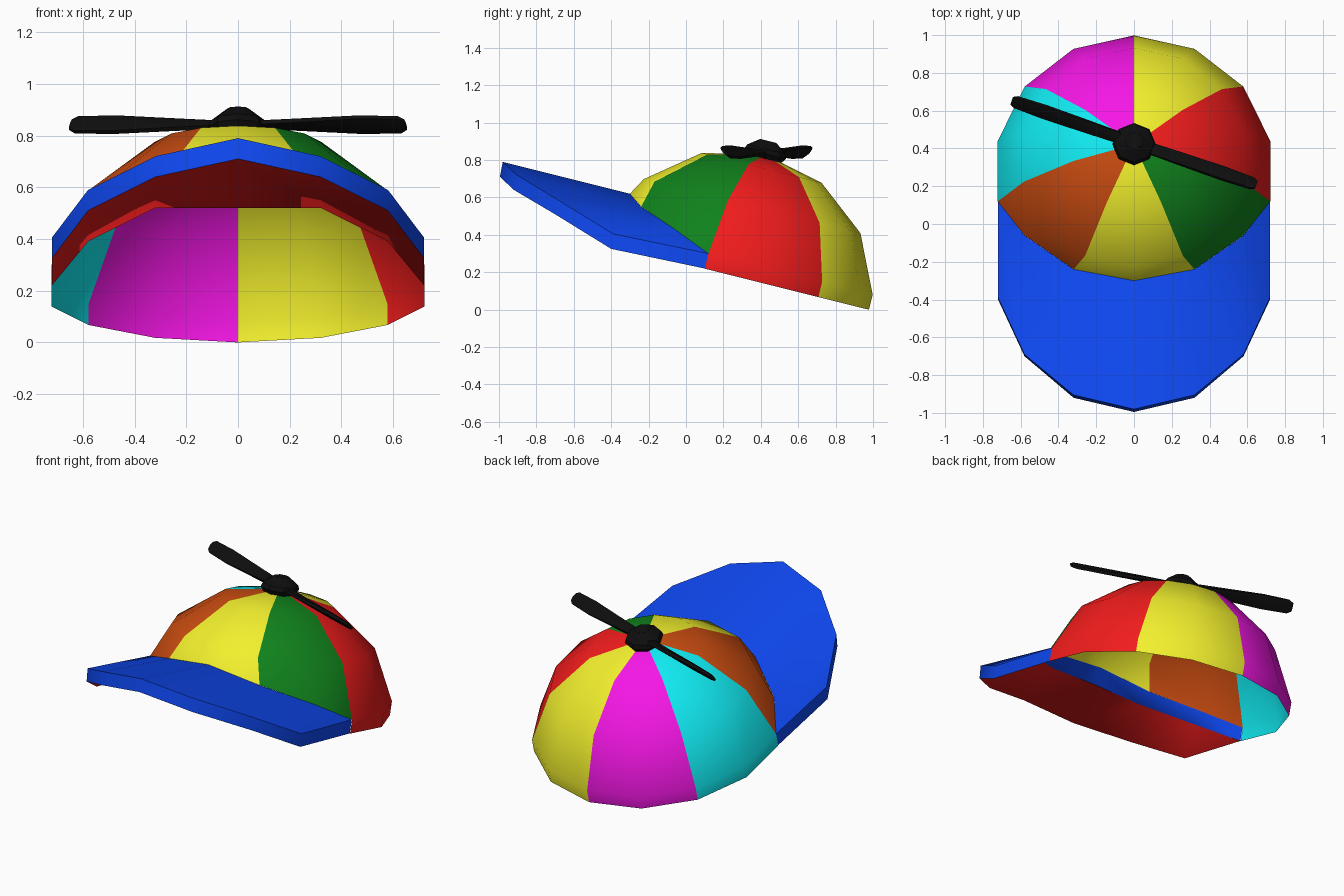
import bpy, bmesh
from math import sin, cos, pi, radians
from mathutils import Matrix, Vector

if "Cube" in bpy.data.objects:
    bpy.data.objects.remove(bpy.data.objects["Cube"])

# Whole cap leans back by 14 degrees around the centre of its opening
TILT = Matrix.Translation((0, 0.26, 0.179)) @ Matrix.Rotation(radians(-14), 4, 'X')
N = 14


def material(name, r, g, b):
    m = bpy.data.materials.new(name)
    lin = [((c / 255 + 0.055) / 1.055) ** 2.4 if c > 10 else c / 255 / 12.92 for c in (r, g, b)]
    m.diffuse_color = (*lin, 1)
    m.use_nodes = True
    m.node_tree.nodes["Principled BSDF"].inputs["Base Color"].default_value = m.diffuse_color
    return m


yellow = material("yellow", 242, 240, 45)
red = material("red", 242, 28, 28)
green = material("green", 16, 130, 28)
orange = material("orange", 200, 75, 16)
cyan = material("cyan", 16, 235, 242)
magenta = material("magenta", 245, 22, 230)
blue = material("blue", 14, 72, 242)
black = material("black", 14, 14, 14)


def finish(bm, name, mats, angle, fix_normals=True):
    if fix_normals:
        bmesh.ops.recalc_face_normals(bm, faces=bm.faces[:])
    me = bpy.data.meshes.new(name)
    bm.to_mesh(me)
    bm.free()
    for m in mats:
        me.materials.append(m)
    for p in me.polygons:
        p.use_smooth = True
    me.set_sharp_from_angle(angle=radians(angle))
    ob = bpy.data.objects.new(name, me)
    bpy.context.collection.objects.link(ob)
    return ob


def loft(bm, sections):
    """Closed skin through equal-sized sections, capped at both ends."""
    rows = [[bm.verts.new(p) for p in s] for s in sections]
    n = len(rows[0])
    faces = [[bm.faces.new((a[k], b[k], b[(k + 1) % n], a[(k + 1) % n])) for k in range(n)]
             for a, b in zip(rows, rows[1:])]
    bm.faces.new(rows[0])
    bm.faces.new(rows[-1])
    return faces


# Crown: seven two-segment panels, with an arched front edge
front_edge = {5: (0.58, -0.37, 0.165), 6: (0.32, -0.575, 0.24), 7: (0, -0.65, 0.292)}
bm = bmesh.new()
rings = []
for level, (r, z) in enumerate([(0.74, 0), (0.74, 0.083), (0.597, 0.386), (0.33, 0.597)]):
    ring = []
    for i in range(N):
        a = 2 * pi * i / N
        p = Vector((r * sin(a), r * cos(a), z))
        side = min(i, N - i)
        if level < 2 and side in front_edge:
            if level == 0:
                ring.append(None)
                continue
            p = Vector(front_edge[side])
            if i > 7:
                p.x = -p.x
        ring.append(bm.verts.new(TILT @ p))
    rings.append(ring)
apex = bm.verts.new(TILT @ Vector((0, 0, 0.67)))
for i in range(N):
    j = (i + 1) % N
    for lo, up in zip(rings, rings[1:]):
        if lo[i] and lo[j]:
            bm.faces.new((lo[j], lo[i], up[i], up[j])).material_index = i // 2
    bm.faces.new((rings[3][j], rings[3][i], apex)).material_index = i // 2
finish(bm, "crown", [yellow, red, green, yellow, orange, cyan, magenta], 50, False)

# Brim: (y, z) at outer top, outer bottom, inner bottom, inner top for each x
half = [
    (0.72, [(-0.39, 0.405), (-0.40, 0.325), (0.10, 0.22), (0.12, 0.30)]),
    (0.58, [(-0.69, 0.59), (-0.70, 0.51), (-0.15, 0.39), (-0.06, 0.43)]),
    (0.32, [(-0.905, 0.72), (-0.92, 0.64), (-0.35, 0.52), (-0.24, 0.55)]),
    (0.0, [(-0.98, 0.79), (-0.995, 0.71), (-0.34, 0.52), (-0.30, 0.62)]),
]
stations = [(-x, s) for x, s in half] + half[-2::-1]
bm = bmesh.new()
for quad in loft(bm, [[(x, y, z) for y, z in s] for x, s in stations]):
    quad[1].material_index = 1      # red lining underneath
finish(bm, "brim", [blue, red], 35)

# Propeller hub: low eight-sided button on top of the crown
bm = bmesh.new()
loft(bm, [[TILT @ Vector((r * sin(k * pi / 4), r * cos(k * pi / 4), z)) for k in range(8)]
          for r, z in [(0.09, 0.64), (0.115, 0.675), (0.105, 0.70), (0.045, 0.745)]])
finish(bm, "propeller_hub", [black], 30)

# Propeller blades: twisted bars, opposite each other
for name, heading in [("propeller_blade_right", -19), ("propeller_blade_left", 161)]:
    place = Matrix.Translation((0, 0.43, 0.842)) @ Matrix.Rotation(radians(heading), 4, 'Z')
    secs = []
    for x, w, t, pitch in [(0.05, 0.06, 0.03, 15), (0.25, 0.07, 0.035, 28), (0.5, 0.088, 0.035, 42),
                           (0.66, 0.08, 0.03, 45), (0.685, 0.05, 0.02, 45)]:
        turn = Matrix.Rotation(radians(-pitch), 4, 'X')
        secs.append([place @ (turn @ Vector((x, a * w / 2, b * t / 2)))
                     for a, b in [(-1, -0.5), (0, -1), (1, -0.5), (1, 0.5), (0, 1), (-1, 0.5)]])
    bm = bmesh.new()
    loft(bm, secs)
    finish(bm, name, [black], 30)
